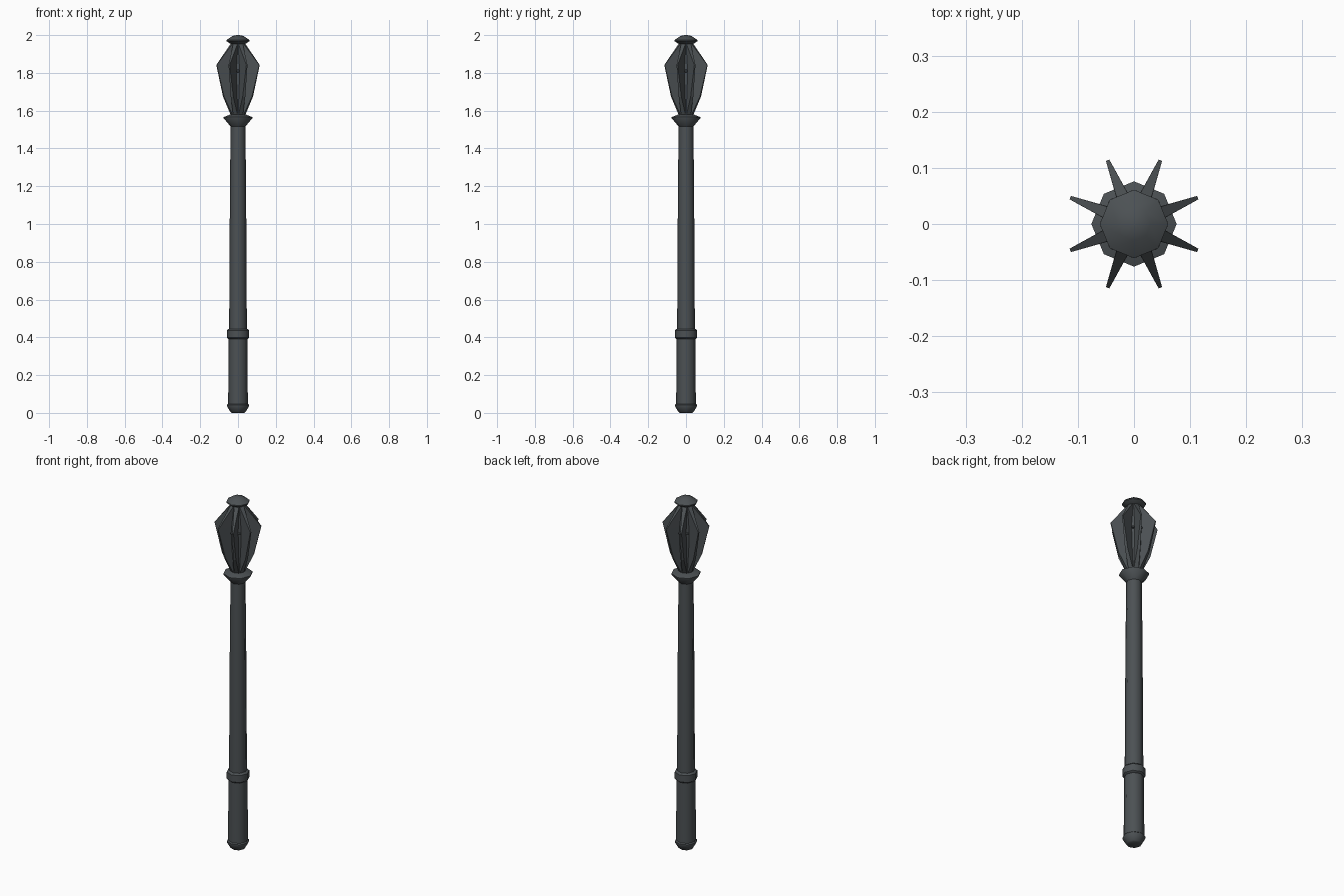
import bpy, bmesh, math
from mathutils import Matrix, Vector

if "Cube" in bpy.data.objects:
    bpy.data.objects.remove(bpy.data.objects["Cube"])

steel = bpy.data.materials.new("dark_steel")
steel.diffuse_color = (0.072, 0.082, 0.088, 1)
steel.use_nodes = True
steel.node_tree.nodes["Principled BSDF"].inputs["Base Color"].default_value = steel.diffuse_color


def finish(name, bm, angle=None):
    bmesh.ops.recalc_face_normals(bm, faces=bm.faces[:])
    me = bpy.data.meshes.new(name)
    bm.to_mesh(me)
    bm.free()
    me.materials.append(steel)
    ob = bpy.data.objects.new(name, me)
    bpy.context.collection.objects.link(ob)
    if angle:
        bpy.ops.object.select_all(action='DESELECT')
        bpy.context.view_layer.objects.active = ob
        ob.select_set(True)
        bpy.ops.object.shade_smooth_by_angle(angle=math.radians(angle))
    return ob


def lathe(name, profile, sides=8, angle=46):
    """Turn (radius, height) points into a closed faceted solid."""
    bm = bmesh.new()
    rings = []
    for r, z in profile:
        rings.append([bm.verts.new((r * math.cos(math.tau * i / sides),
                                    r * math.sin(math.tau * i / sides), z))
                      for i in range(sides)])
    for a, b in zip(rings, rings[1:]):
        for i in range(sides):
            j = (i + 1) % sides
            bm.faces.new((a[i], a[j], b[j], b[i]))
    bm.faces.new(rings[0][::-1])
    bm.faces.new(rings[-1])
    return finish(name, bm, angle)


# Handle, from the bottom up
lathe("pommel", [(0.032, 0), (0.04, 0.005), (0.058, 0.035), (0.058, 0.043), (0.05, 0.05)])
lathe("grip", [(0.052, 0.04), (0.05, 0.40)])
lathe("grip_ring", [(0.05, 0.39), (0.059, 0.398), (0.059, 0.437), (0.05, 0.445)])
lathe("shaft", [(0.047, 0.43), (0.043, 1.15), (0.039, 1.54)])
lathe("collar", [(0.038, 1.515), (0.076, 1.56), (0.076, 1.566), (0.04, 1.58)])

# Head core and top cap
lathe("head_core", [(0.036, 1.56), (0.05, 1.74), (0.052, 1.83), (0.036, 1.965)])
lathe("top_cap", [(0.034, 1.95), (0.061, 1.968), (0.061, 1.974), (0.03, 1.995), (0.008, 2.0)])

# Eight blades, thick at the core and thin at the rim
blade = [(0.032, 1.96), (0.123, 1.842), (0.083, 1.675), (0.034, 1.572)]
inner = 0.02
bm = bmesh.new()
for k in range(8):
    rot = Matrix.Rotation(math.radians(22.5 + 45 * k), 3, 'Z')
    sides = []
    for s in (-1, 1):
        root = [bm.verts.new(rot @ Vector((inner, s * 0.015, z))) for _, z in blade]
        rim = [bm.verts.new(rot @ Vector((r, s * (0.0165 - 0.108 * r), z))) for r, z in blade]
        for i in range(3):
            bm.faces.new((root[i], root[i + 1], rim[i + 1], rim[i]))
        sides.append(root[:1] + rim + root[-1:] + root[2:0:-1])
    a, b = sides
    for i in range(len(a)):
        j = (i + 1) % len(a)
        bm.faces.new((a[i], a[j], b[j], b[i]))
finish("head_blades", bm)

# Small studs between the blades
bm = bmesh.new()
for k in range(8):
    m = (Matrix.Rotation(math.radians(45 * k), 4, 'Z')
         @ Matrix.Translation((0.053, 0, 1.81)) @ Matrix.Rotation(math.pi / 2, 4, 'Y'))
    bmesh.ops.create_cone(bm, cap_ends=True, segments=8, radius1=0.01,
                          radius2=0.005, depth=0.014, matrix=m)
finish("studs", bm)
